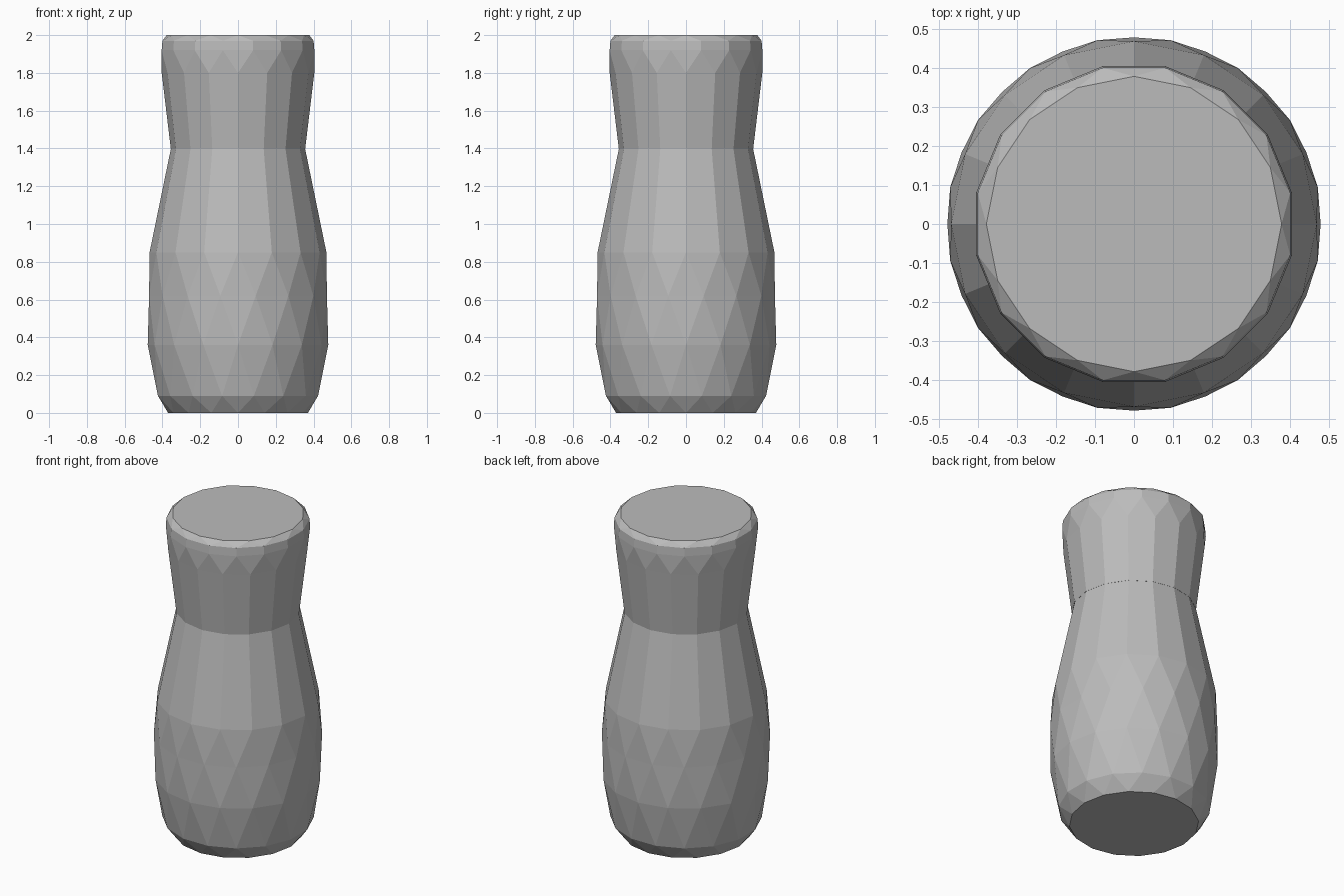
import bpy, bmesh, math

cube = bpy.data.objects.get("Cube")
if cube:
    bpy.data.objects.remove(cube, do_unlink=True)

grey = bpy.data.materials.new("plain_grey")
grey.use_nodes = True
colour = (0.5, 0.5, 0.5, 1)
grey.diffuse_color = colour
grey.node_tree.nodes["Principled BSDF"].inputs["Base Color"].default_value = colour


def faceted_turning(name, profile, sides):
    """Closed turned solid; each ring is (radius, height, twist in steps)."""
    bm = bmesh.new()
    rings = []
    for radius, height, twist in profile:
        step = 2 * math.pi / sides
        rings.append([bm.verts.new((radius * math.cos((i + twist) * step),
                                    radius * math.sin((i + twist) * step), height))
                      for i in range(sides)])
    for r, (low, high) in enumerate(zip(rings, rings[1:])):
        shift = profile[r + 1][2] - profile[r][2]
        for i in range(sides):
            j = (i + 1) % sides
            if shift == 0:
                bm.faces.new((low[i], low[j], high[j], high[i]))
            elif shift > 0:
                bm.faces.new((low[i], low[j], high[i]))
                bm.faces.new((low[j], high[j], high[i]))
            else:
                bm.faces.new((low[i], low[j], high[j]))
                bm.faces.new((low[i], high[j], high[i]))
    bm.faces.new(list(reversed(rings[0])))
    bm.faces.new(rings[-1])
    bmesh.ops.recalc_face_normals(bm, faces=bm.faces)
    mesh = bpy.data.meshes.new(name)
    bm.to_mesh(mesh)
    bm.free()
    mesh.materials.append(grey)
    obj = bpy.data.objects.new(name, mesh)
    bpy.context.collection.objects.link(obj)
    return obj


# Rounded lower body, tapering up to the waist
faceted_turning("body", [
    (0.37, 0.0, 0), (0.432, 0.09, 0.5), (0.478, 0.36, 0),
    (0.48, 0.62, 0.5), (0.468, 0.85, 0), (0.355, 1.4, 0)], 16)

# Flared lid with a small bevel round its flat top
faceted_turning("lid", [
    (0.356, 1.4, 0), (0.404, 1.8, 0), (0.412, 1.92, 0.5),
    (0.408, 1.97, 0.5), (0.378, 2.0, 0)], 16)
